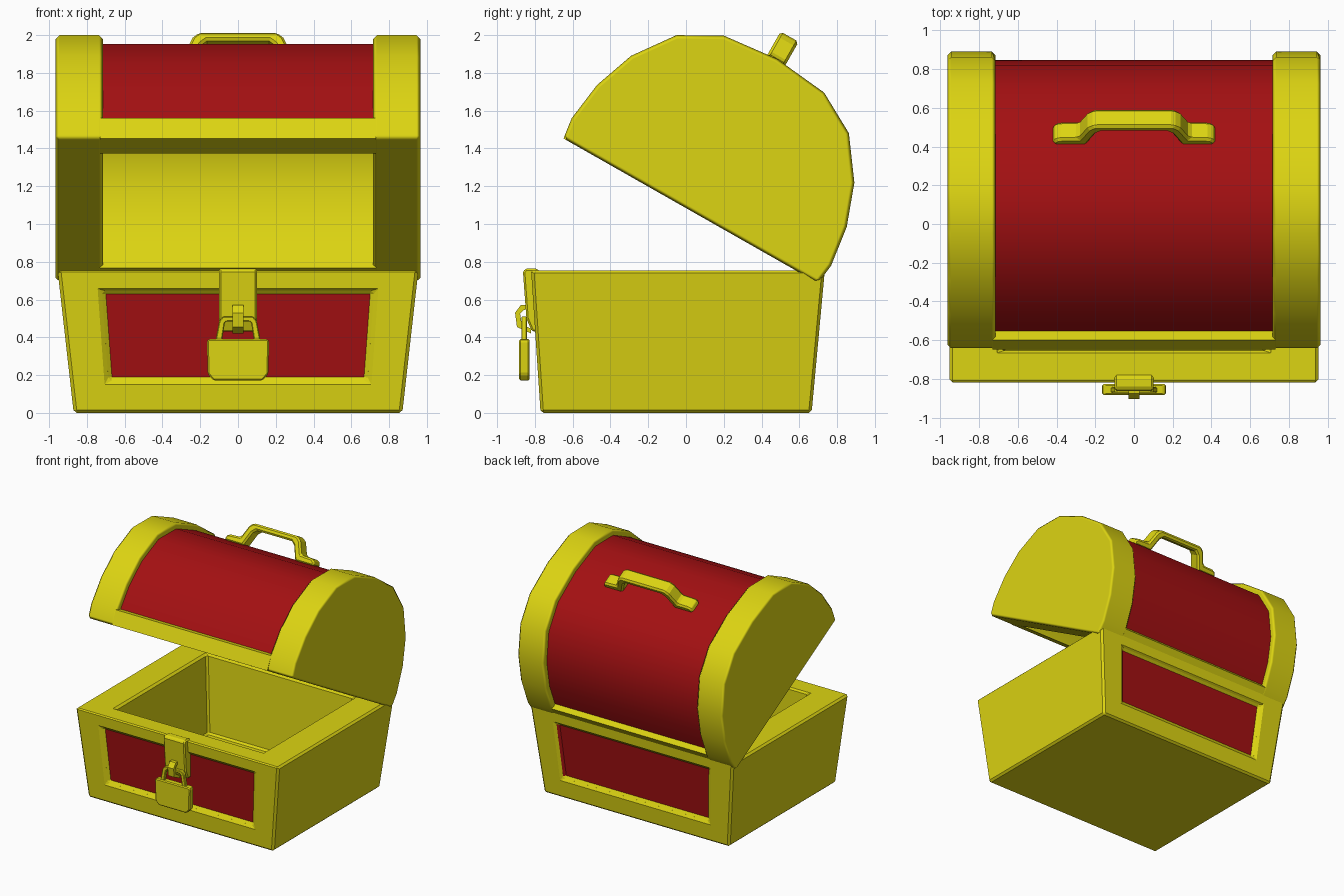
import bpy, bmesh, math
from mathutils import Vector

if "Cube" in bpy.data.objects:
    bpy.data.objects.remove(bpy.data.objects["Cube"])


def material(name, color):
    m = bpy.data.materials.new(name)
    m.diffuse_color = color
    m.use_nodes = True
    m.node_tree.nodes["Principled BSDF"].inputs["Base Color"].default_value = m.diffuse_color
    return m


GOLD = material("gold_paint", (0.72, 0.66, 0.006, 1))
RED = material("red_paint", (0.37, 0.005, 0.006, 1))


def finish(name, bm, bevel, smooth=False):
    me = bpy.data.meshes.new(name)
    bm.to_mesh(me)
    bm.free()
    me.materials.append(GOLD)
    me.materials.append(RED)
    ob = bpy.data.objects.new(name, me)
    bpy.context.collection.objects.link(ob)
    if smooth:
        me.shade_smooth()
        me.set_sharp_from_angle(angle=math.radians(35))
    if bevel:
        b = ob.modifiers.new("bevel", 'BEVEL')
        b.width = bevel
        b.segments = 1
        b.limit_method = 'ANGLE'
        b.angle_limit = math.radians(40)
        b.harden_normals = smooth
    return ob


def prism(name, pts, d0, d1, place, bevel=0.0, red=(), smooth=False):
    """Extrude a 2D outline between depths d0 and d1; side faces in red get the red paint."""
    bm = bmesh.new()
    a = [bm.verts.new(place(p[0], p[1], d0)) for p in pts]
    b = [bm.verts.new(place(p[0], p[1], d1)) for p in pts]
    bm.faces.new(a)
    bm.faces.new(b)
    n = len(pts)
    for i in range(n):
        j = (i + 1) % n
        f = bm.faces.new((a[i], a[j], b[j], b[i]))
        f.material_index = 1 if i in red else 0
    bmesh.ops.recalc_face_normals(bm, faces=bm.faces[:])
    return finish(name, bm, bevel, smooth)


def mirrored(half):
    """Outline from +side to -side; a point on the axis is used once."""
    return half + [(-x, y) for x, y in reversed(half) if x > 1e-6]


# Base: tapered box with a hollow, lofted through rectangular rings
def rect(bm, x, y0, y1, z):
    return [bm.verts.new(c) for c in ((-x, y0, z), (x, y0, z), (x, y1, z), (-x, y1, z))]


bm = bmesh.new()
rings = [rect(bm, 0.87, -0.77, 0.665, 0), rect(bm, 0.955, -0.82, 0.735, 0.755),
         rect(bm, 0.69, -0.655, 0.565, 0.755), rect(bm, 0.65, -0.63, 0.53, 0.1)]
sides = []
for r, s in zip(rings, rings[1:]):
    for i in range(4):
        sides.append(bm.faces.new((r[i], r[(i + 1) % 4], s[(i + 1) % 4], s[i])))
bm.faces.new(rings[0][::-1])
bm.faces.new(rings[-1])
bmesh.ops.recalc_face_normals(bm, faces=bm.faces[:])
# Recessed red panels, front and back
for face, y_low, y_high in ((sides[0], -0.77, -0.82), (sides[2], 0.665, 0.735)):
    bmesh.ops.inset_individual(bm, faces=[face], thickness=0.1)
    for v in face.verts:
        high = v.co.z > 0.375
        z = 0.65 if high else 0.165
        x = 0.725 if high else 0.69
        v.co = (math.copysign(x, v.co.x), y_low + (y_high - y_low) * z / 0.755, z)
    bmesh.ops.inset_individual(bm, faces=[face], thickness=0.012, depth=-0.03)
    face.material_index = 1
finish("chest_base", bm, 0.018)


# Lid: everything is drawn in lid coordinates (u across, n up) and tipped open 30 degrees
C, S = math.cos(math.radians(29.6)), math.sin(math.radians(29.6))


def lid(u, n, x):
    return Vector((x, 0.025 + C * u + S * n, 1.07 - S * u + C * n))


arch = [(0.775, 0), (0.79, 0.115), (0.76, 0.335), (0.68, 0.557),
        (0.525, 0.771), (0.305, 0.893), (0, 0.925)]
for side, name in ((-1, "left"), (1, "right")):
    prism("lid_end_" + name, mirrored(arch), side * 0.715, side * 0.965, lid, 0.02, smooth=True)

# Barrel: gold lips at the rim, red outer skin, gold hollow inside
skin = [(u * 0.945, 0.1 + (n - 0.1) * 0.945) for u, n in arch[2:]]
outer = mirrored([(0.775, 0), (0.785, 0.12), (0.742, 0.135)] + skin)
inner = mirrored([(u * 0.79, n * 0.82) for u, n in arch])
count = len(outer)
prism("lid_barrel", outer + inner[::-1], -0.73, 0.73, lid, 0.0,
      red=range(2, count - 3), smooth=True)

# Carry handle on top of the lid
grip_out = mirrored([(0.415, 0.87), (0.42, 0.90), (0.395, 0.925), (0.285, 0.93),
                     (0.24, 1.03), (0.205, 1.06)])
grip_in = mirrored([(0.245, 0.87), (0.195, 0.985), (0.165, 1.01)])
prism("lid_handle", grip_out + grip_in[::-1], -0.055, 0.055,
      lambda a, b, d: lid(d, b, a), 0.014)


# Clasp strap and staple, drawn in the side plane
def side_plane(y, z, x):
    return Vector((x, y, z))


prism("clasp_strap", [(-0.77, 0.43), (-0.77, 0.745), (-0.79, 0.765), (-0.85, 0.765),
                      (-0.863, 0.745), (-0.845, 0.50), (-0.815, 0.43)],
      -0.1, 0.1, side_plane, 0.01)
prism("clasp_staple", [(-0.82, 0.575), (-0.875, 0.57), (-0.905, 0.53), (-0.895, 0.455),
                       (-0.82, 0.42), (-0.82, 0.445), (-0.87, 0.47), (-0.878, 0.525),
                       (-0.86, 0.545), (-0.82, 0.55)], -0.028, 0.028, side_plane)


# Padlock body and shackle, drawn in the front plane
def front_plane(x, z, y):
    return Vector((x, y, z))


prism("padlock_body", mirrored([(0.13, 0.172), (0.16, 0.205), (0.165, 0.38), (0.155, 0.392)]),
      -0.883, -0.828, front_plane, 0.01)
shackle_out = mirrored([(0.12, 0.38), (0.10, 0.485), (0.08, 0.51)])
shackle_in = mirrored([(0.085, 0.38), (0.07, 0.475), (0.06, 0.485)])
prism("padlock_shackle", shackle_out + shackle_in[::-1], -0.872, -0.842, front_plane, 0.005)
